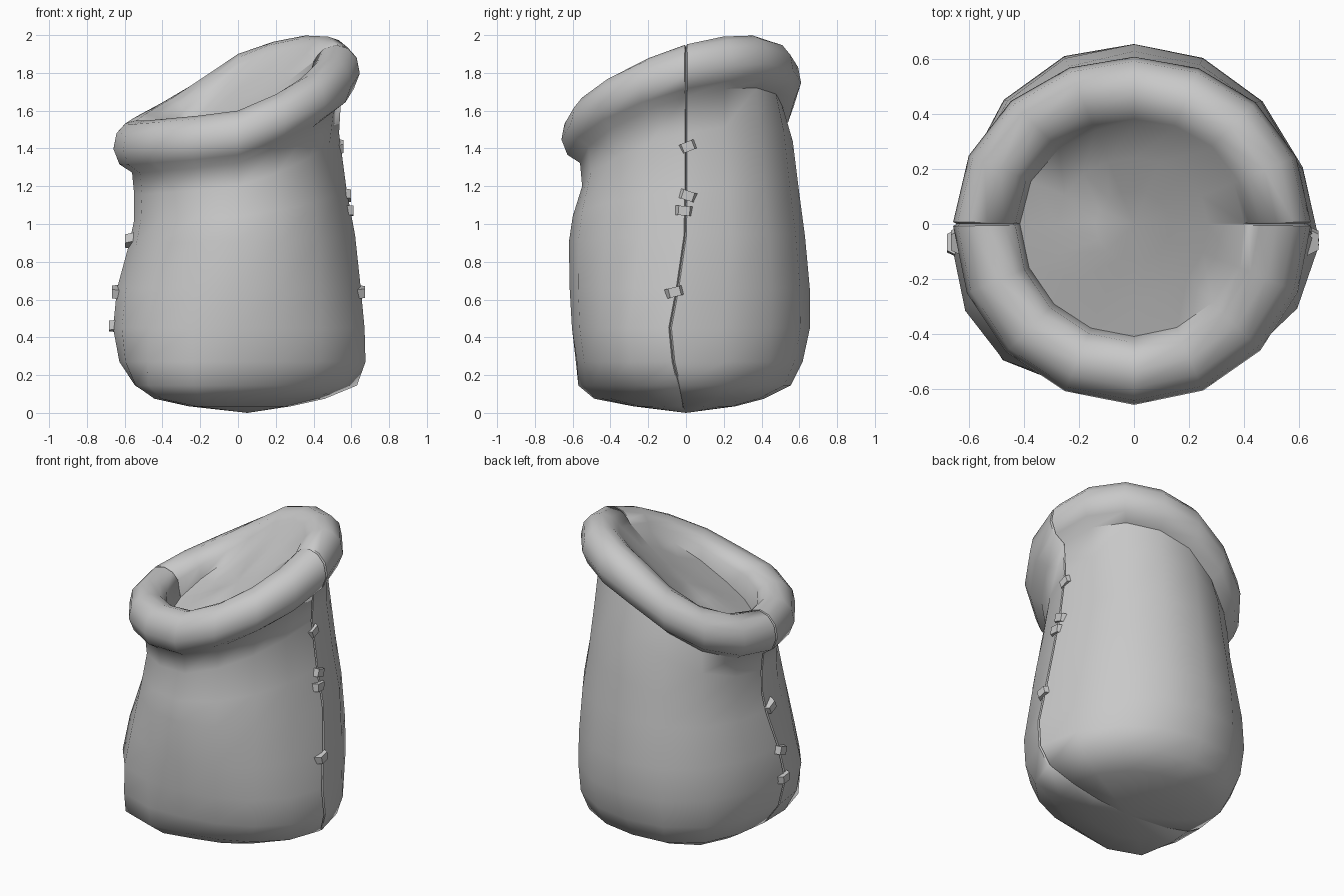
import bpy, bmesh
from math import sin, cos, pi, exp, radians

if "Cube" in bpy.data.objects:
    bpy.data.objects.remove(bpy.data.objects["Cube"])

fabric = bpy.data.materials.new("light_grey_cloth")
fabric.diffuse_color = (0.58, 0.58, 0.58, 1)
fabric.use_nodes = True
fabric.node_tree.nodes["Principled BSDF"].inputs["Base Color"].default_value = fabric.diffuse_color

# Profile rows: radius right, back, left, front; mean height; rim tilt share; corner bulge
outer = [
    (.28, .26, .26, .27, .035, 0, .20),
    (.46, .41, .43, .43, .075, 0, .35),
    (.63, .55, .54, .52, .145, 0, .28),
    (.675, .615, .625, .57, .27, 0, .14),
    (.67, .655, .66, .60, .45, 0, .07),
    (.65, .655, .64, .615, .66, 0, .02),
    (.62, .63, .575, .62, .92, .1, 0),
    (.575, .60, .55, .60, 1.10, .4, 0),
    (.535, .565, .55, .55, 1.32, .8, 0),
]
# Rolled rim: rounded section swept around the tilted mouth
RIM = [radians(d) for d in (-78, -42, -5, 30, 60, 90, 120, 145)]
rim = []
for a in RIM:
    d = .125 * cos(a)
    rim.append((.52 + d, .485 + d, .535 + d, .535 + d, 1.61 + .14 * sin(a), 1, 0))
# Inner edge of the rim and the shallow filling that closes the mouth
fill = [
    (.40, .36, .415, .41, 1.62, 1.2, 0),
    (.27, .24, .28, .28, 1.60, .8, 0),
    (.13, .12, .14, .14, 1.59, .4, 0),
]
rows = outer + rim + fill

# Columns: 16 sides, with a narrow groove at each side seam
G = .011
cols = []
for i in range(16):
    a = 2 * pi * i / 16
    if i % 8 == 0:
        cols += [(a - G, 0), (a, .013), (a + G, 0)]
    else:
        cols.append((a, 0))


def seam_shift(z):
    return -.085 * exp(-((z - .42) / .3) ** 2)


def lobe(a, deg, width):
    return exp(-((a - radians(deg)) / radians(width)) ** 2)


def point(k, a, groove):
    rR, rB, rL, rF, z, tilt, bulge = rows[k]
    c, s = cos(a), sin(a)
    r = (rR if c > 0 else rL) * c * c + (rB if s > 0 else rF) * s * s
    # Sagging corner front left, softer one back left, slimmer front right
    r *= 1 + bulge * (lobe(a, 230, 26) + .3 * lobe(a, 130, 26))
    if k < len(outer):
        r *= 1 - .03 * lobe(a, 325, 25)
    z += tilt * (.2 * c + .15 * s)
    # The left half of the mouth dips at the back and lifts at the front
    if c < 0:
        z += .055 * sin(2 * a) * (tilt if tilt <= 1 and k < len(outer + rim) else .4)
    # The groove points into the wall, or into the tube on the rim
    t = k - len(outer)
    if t < 0:
        r -= groove
    elif t < len(rim):
        r -= groove * cos(RIM[t])
        z -= groove * sin(RIM[t])
    return (r * c, r * s + seam_shift(z) * c ** 4, z)


bm = bmesh.new()
rings = [[bm.verts.new(point(k, a, g)) for a, g in cols] for k in range(len(rows))]
n = len(cols)
for lo, hi in zip(rings, rings[1:]):
    for i in range(n):
        j = (i + 1) % n
        bm.faces.new((lo[i], lo[j], hi[j], hi[i]))
for ring, x, z, flip in ((rings[0], .05, 0, True), (rings[-1], 0, 1.59, False)):
    pole = bm.verts.new((x, 0, z))
    for i in range(n):
        j = (i + 1) % n
        bm.faces.new((ring[j], ring[i], pole) if flip else (ring[i], ring[j], pole))


def finish(bm, name, angle):
    bmesh.ops.recalc_face_normals(bm, faces=bm.faces)
    me = bpy.data.meshes.new(name)
    bm.to_mesh(me)
    bm.free()
    ob = bpy.data.objects.new(name, me)
    bpy.context.collection.objects.link(ob)
    me.materials.append(fabric)
    bpy.ops.object.select_all(action='DESELECT')
    ob.select_set(True)
    bpy.context.view_layer.objects.active = ob
    bpy.ops.object.shade_smooth_by_angle(angle=radians(angle))
    return ob


finish(bm, "sack_body", 58)


# Stitches across the side seams: x, y, z, roll in degrees
def stitch(name, x, y, z, roll):
    b = bmesh.new()
    bmesh.ops.create_cube(b, size=1)
    side = 1 if x > 0 else -1
    for v in b.verts:
        out = v.co.x * side > 0
        v.co.x *= .045
        v.co.y *= .06 if out else .105   # outer face narrower
        v.co.z *= .05
    ob = finish(b, name, 30)
    ob.location = (x, y, z)
    ob.rotation_euler = (radians(roll), 0, 0)


for i, (x, y, z, roll) in enumerate((
        (.535, .01, 1.41, 22), (.575, .01, 1.15, -18), (.59, -.01, 1.07, -5),
        (.65, -.06, .64, 14),
        (-.575, -.05, .91, -25), (-.645, -.06, .64, 18), (-.66, -.07, .46, -8))):
    stitch("stitch_%d" % (i + 1), x, y, z, roll)
